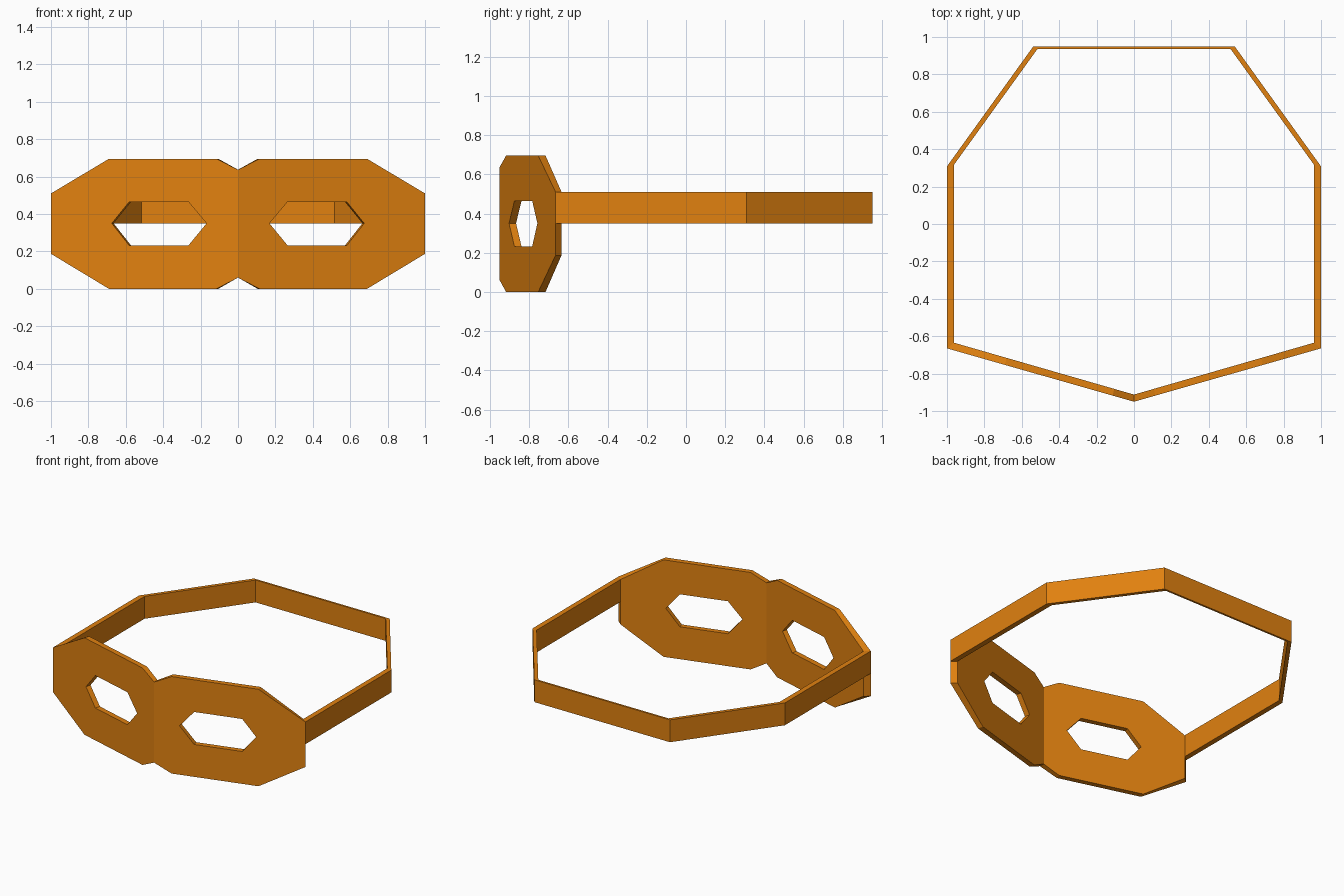
import bpy, bmesh

if "Cube" in bpy.data.objects:
    bpy.data.objects.remove(bpy.data.objects["Cube"])

THICK_X = 0.01          # sideways shift of the inner mask surface
MID_Z, TOP_Z = 0.35, 0.51   # strap band heights

orange = bpy.data.materials.new("orange")
orange.diffuse_color = (0.75, 0.22, 0.005, 1)
orange.use_nodes = True
orange.node_tree.nodes["Principled BSDF"].inputs["Base Color"].default_value = orange.diffuse_color


def finish(name, bm):
    """Turn a right-hand half into a mirrored object."""
    bmesh.ops.recalc_face_normals(bm, faces=bm.faces)
    me = bpy.data.meshes.new(name)
    bm.to_mesh(me)
    bm.free()
    me.materials.append(orange)
    ob = bpy.data.objects.new(name, me)
    bpy.context.collection.objects.link(ob)
    mod = ob.modifiers.new("Mirror", 'MIRROR')
    mod.use_clip = True
    mod.merge_threshold = 0.001
    return ob


def front(x, z):
    return (x, -0.95 + 0.285 * x, z)


def back(x, z):
    bx = 0 if x == 0 else 0.963 if x == 1 else x - THICK_X
    return (bx, -0.912 + 0.288 * bx, z)


# Eye mask: half outline with an eye hole, front and back skins plus rims
outline = [(0, 0.06), (0.115, 0), (0.69, 0), (1, 0.187), (1, MID_Z), (1, TOP_Z),
           (0.69, 0.695), (0.115, 0.695), (0, 0.637)]
eye = [(0.168, 0.35), (0.265, 0.465), (0.582, 0.465),
       (0.675, 0.35), (0.582, 0.232), (0.265, 0.232)]
bm = bmesh.new()
skins = []
for place in (front, back):
    loops = [[bm.verts.new(place(*p)) for p in pts] for pts in (outline, eye)]
    edges = [bm.edges.new((lp[i - 1], lp[i])) for lp in loops for i in range(len(lp))]
    bmesh.ops.triangle_fill(bm, edges=edges, use_beauty=True)
    skins.append(loops)
for a, b, pts in zip(skins[0], skins[1], (outline, eye)):
    for i in range(len(a)):
        p, q = pts[i - 1], pts[i]
        at_centre = p[0] == q[0] == 0
        under_strap = p == (1, MID_Z)
        if not (at_centre or under_strap):
            bm.faces.new((a[i - 1], a[i], b[i], b[i - 1]))
finish("eye_mask", bm)

# Head strap: rectangular band following a faceted loop, thinner at the rear
outer = [(1, -0.665), (1, 0.308), (0.538, 0.95), (0, 0.95)]
inner = [(0.963, -0.635), (0.963, 0.316), (0.516, 0.936), (0, 0.936)]
bm = bmesh.new()
rings = [[bm.verts.new((x, y, z)) for (x, y), z in
          ((o, MID_Z), (o, TOP_Z), (n, TOP_Z), (n, MID_Z))]
         for o, n in zip(outer, inner)]
for r, s in zip(rings, rings[1:]):
    for i in range(4):
        bm.faces.new((r[i - 1], r[i], s[i], s[i - 1]))
finish("head_strap", bm)
